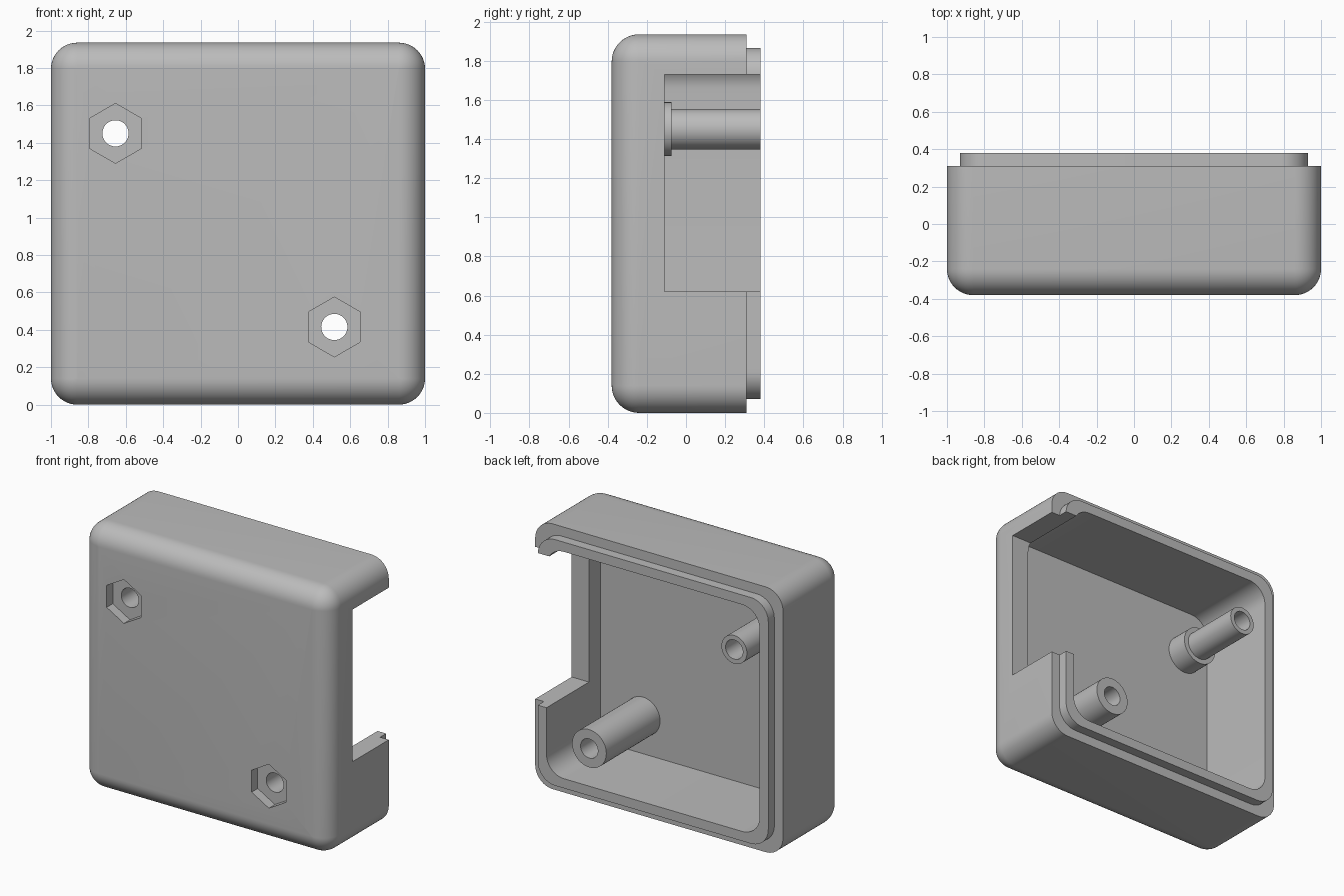
import bpy, bmesh
from math import pi, sin, cos

if "Cube" in bpy.data.objects:
    bpy.data.objects.remove(bpy.data.objects["Cube"])

HEIGHT, FRONT, RIM, LIP, FLOOR = 1.935, -0.38, 0.31, 0.38, -0.24
ROUND = 0.14          # corner radius and wall thickness
STEP = ROUND / 2      # lip inset

grey = bpy.data.materials.new("plain grey")
grey.use_nodes = True
grey.diffuse_color = (0.5, 0.5, 0.5, 1)
grey.node_tree.nodes["Principled BSDF"].inputs["Base Color"].default_value = grey.diffuse_color


def loft(name, rings):
    """Closed solid through a list of equal-length point rings."""
    bm = bmesh.new()
    loops = [[bm.verts.new(p) for p in ring] for ring in rings]
    for a, b in zip(loops, loops[1:]):
        for i in range(len(a)):
            j = (i + 1) % len(a)
            bm.faces.new((a[i], a[j], b[j], b[i]))
    bm.faces.new(loops[0])
    bm.faces.new(loops[-1])
    bmesh.ops.recalc_face_normals(bm, faces=bm.faces)
    mesh = bpy.data.meshes.new(name)
    bm.to_mesh(mesh)
    bm.free()
    mesh.materials.append(grey)
    obj = bpy.data.objects.new(name, mesh)
    bpy.context.collection.objects.link(obj)
    return obj


def rounded_ring(inset, radius, y, steps=12):
    """Rounded rectangle in the xz plane."""
    points = []
    hx, hz = 1 - inset - radius, HEIGHT / 2 - inset - radius
    for corner, (sx, sz) in enumerate(((1, 1), (-1, 1), (-1, -1), (1, -1))):
        for k in range(steps + 1):
            a = (corner + k / steps) * pi / 2
            points.append((sx * hx + radius * cos(a), y,
                           HEIGHT / 2 + sz * hz + radius * sin(a)))
    return points


def prism(name, x, z, radius, y0, y1, sides=48):
    """Regular prism along y with a corner pointing up."""
    angles = [pi / 2 + 2 * pi * i / sides for i in range(sides)]
    return loft(name, [[(x + radius * cos(a), y, z + radius * sin(a)) for a in angles]
                       for y in (y0, y1)])


def combine(target, tool, operation):
    mod = target.modifiers.new(tool.name, 'BOOLEAN')
    mod.operation, mod.object, mod.solver = operation, tool, 'EXACT'
    bpy.context.view_layer.objects.active = target
    bpy.ops.object.modifier_apply(modifier=mod.name)
    bpy.data.objects.remove(tool)


# Open box: rounded front edge, walls, stepped lip, cavity
rings = []
for k in range(13):
    t = k / 12 * pi / 2
    inset = ROUND * (1 - sin(t))
    rings.append(rounded_ring(inset, max(ROUND - inset, 0.002), FRONT + ROUND * (1 - cos(t))))
for inset, y in ((0, RIM), (STEP, RIM), (STEP, LIP), (ROUND, LIP), (ROUND, FLOOR)):
    rings.append(rounded_ring(inset, ROUND, y))
case = loft("case_shell", rings)

# Side opening through one wall
opening = loft("side_opening", [[(x, y, z) for y, z in
                                 ((-0.11, 0.62), (0.6, 0.62), (0.6, 1.73), (-0.11, 1.73))]
                                for x in (0.8, 1.2)])
combine(case, opening, 'DIFFERENCE')

# Screw posts: one stepped, one thick over its full length
upper, lower = (-0.655, 1.45), (0.515, 0.415)
combine(case, prism("upper_post_base", *upper, 0.138, -0.28, -0.075), 'UNION')
combine(case, prism("upper_post", *upper, 0.103, -0.27, LIP), 'UNION')
combine(case, prism("lower_post", *lower, 0.138, -0.28, LIP), 'UNION')

# Screw holes with hexagonal nut recesses
for spot in (upper, lower):
    combine(case, prism("screw_hole", *spot, 0.07, -0.6, 0.6), 'DIFFERENCE')
    combine(case, prism("nut_recess", *spot, 0.16, -0.6, -0.31, 6), 'DIFFERENCE')

bpy.ops.object.select_all(action='DESELECT')
case.select_set(True)
bpy.context.view_layer.objects.active = case
bpy.ops.object.shade_smooth_by_angle(angle=pi / 6)
